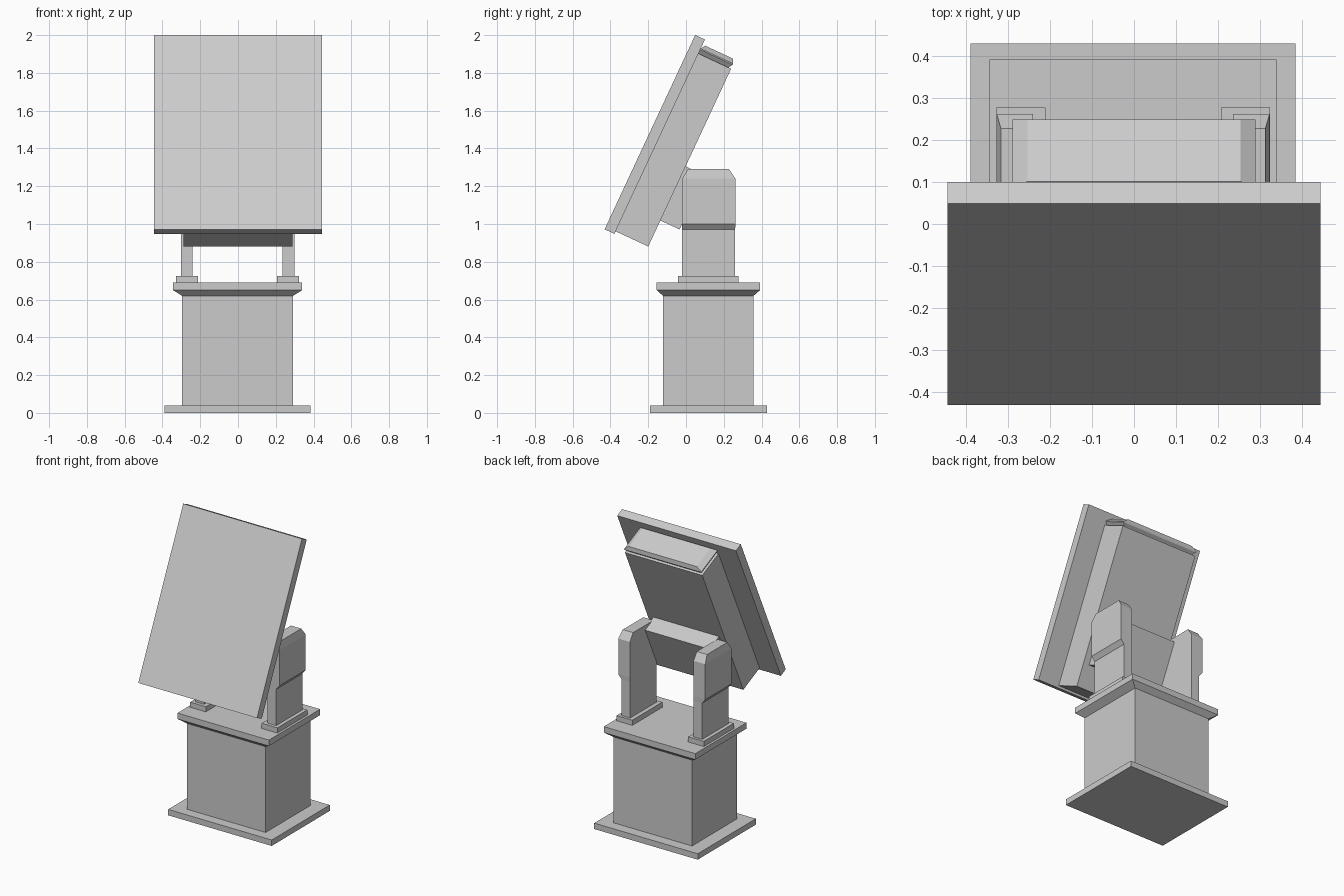
import bpy, bmesh
from math import radians

if "Cube" in bpy.data.objects:
    bpy.data.objects.remove(bpy.data.objects["Cube"])

CX = -0.002                       # pedestal and arms share this centre line
TILT = dict(loc=(0, -0.431, 0.972), rot=(radians(-25), 0, 0))


def stack(name, levels, loc=(CX, 0, 0), rot=(0, 0, 0), mirror=False):
    """Solid through rectangular sections (x0, x1, y0, y1, z), bottom to top."""
    bm = bmesh.new()
    rings = [[bm.verts.new(p) for p in
              ((x0, y0, z), (x1, y0, z), (x1, y1, z), (x0, y1, z))]
             for x0, x1, y0, y1, z in levels]
    for a, b in zip(rings, rings[1:]):
        for i in range(4):
            j = (i + 1) % 4
            bm.faces.new((a[i], a[j], b[j], b[i]))
    bm.faces.new(rings[0][::-1])
    bm.faces.new(rings[-1])
    bmesh.ops.recalc_face_normals(bm, faces=bm.faces)
    mesh = bpy.data.meshes.new(name)
    bm.to_mesh(mesh)
    bm.free()
    ob = bpy.data.objects.new(name, mesh)
    bpy.context.collection.objects.link(ob)
    ob.location, ob.rotation_euler = loc, rot
    if mirror:
        ob.modifiers.new("mirror", 'MIRROR').use_axis[0] = True
    return ob


def box(name, x0, x1, y0, y1, z0, z1, **kw):
    return stack(name, [(x0, x1, y0, y1, z0), (x0, x1, y0, y1, z1)], **kw)


# Pedestal: floor plate, column, flared top plate
box("base_plate", -0.387, 0.387, -0.19, 0.43, 0, 0.04)
box("column", -0.294, 0.294, -0.122, 0.358, 0.04, 0.62)
stack("top_plate", [(-0.294, 0.294, -0.122, 0.358, 0.62),
                    (-0.342, 0.342, -0.155, 0.392, 0.65),
                    (-0.342, 0.342, -0.155, 0.392, 0.69)])

# Support arms: foot pad, then post that widens outward and has a bevelled top
box("arm_foot", 0.209, 0.326, -0.042, 0.278, 0.69, 0.725, mirror=True)
stack("support_arm", [(0.238, 0.301, -0.02, 0.26, 0.725),
                      (0.238, 0.301, -0.02, 0.26, 0.97),
                      (0.238, 0.325, -0.02, 0.262, 1.0),
                      (0.238, 0.325, -0.02, 0.262, 1.24),
                      (0.238, 0.315, 0.01, 0.228, 1.29)], mirror=True)

# Tilted head: local z runs up the screen, local y runs out of its back
box("screen_panel", -0.444, 0.444, 0, 0.057, 0, 1.135, **TILT)
box("rear_housing", -0.289, 0.289, 0.057, 0.248, 0.015, 1.053, **TILT)
stack("housing_cap", [(-0.270, 0.270, 0.057, 0.232, 1.053),
                      (-0.289, 0.289, 0.057, 0.246, 1.076),
                      (-0.289, 0.289, 0.057, 0.246, 1.082),
                      (-0.254, 0.254, 0.072, 0.234, 1.106)], **TILT)
box("hinge_block", -0.245, 0.245, 0.248, 0.36, 0.167, 0.483, **TILT)
